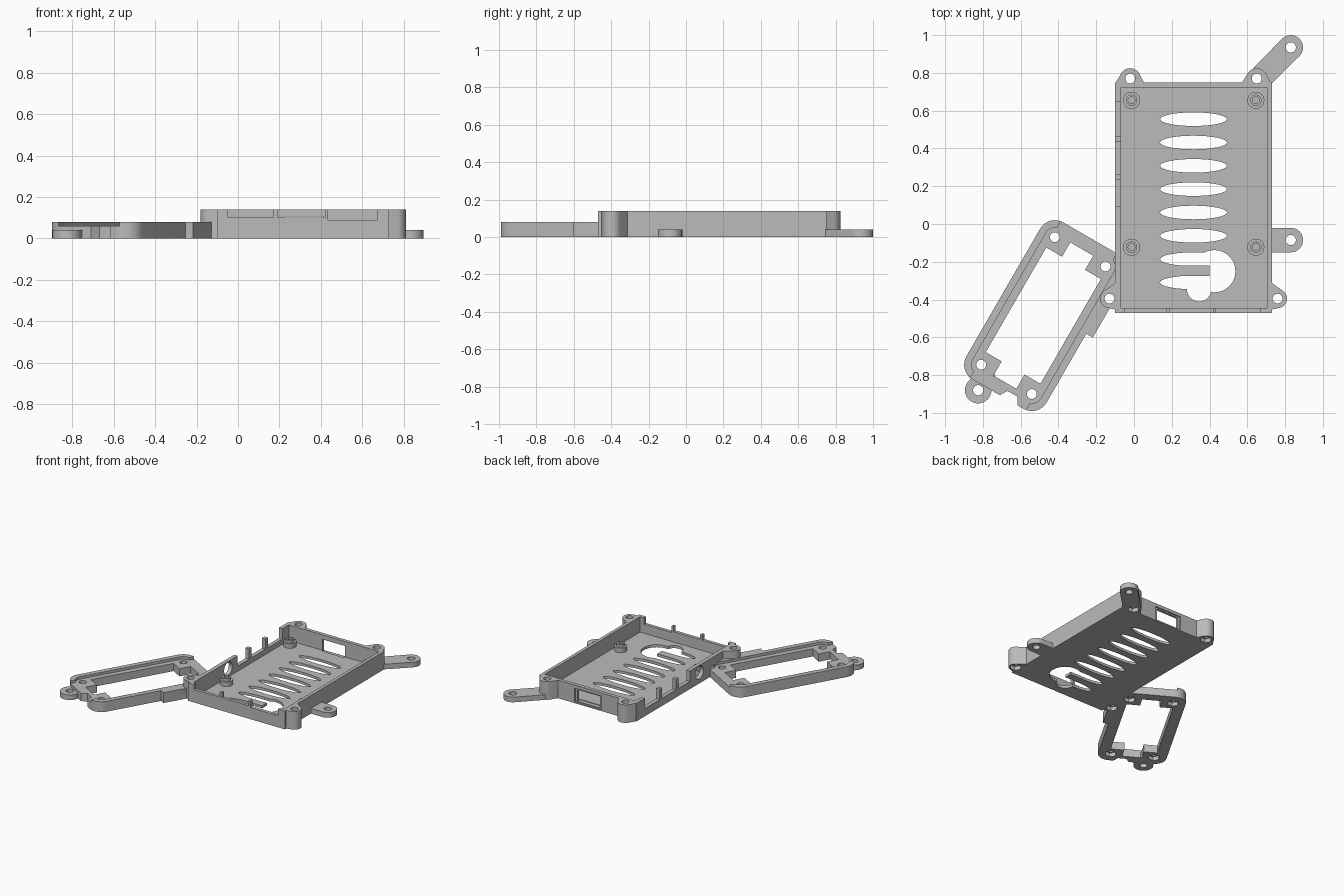
import bpy, bmesh, math
from mathutils import Vector, Matrix
from mathutils.geometry import convex_hull_2d

if "Cube" in bpy.data.objects:
    bpy.data.objects.remove(bpy.data.objects["Cube"], do_unlink=True)

gray = bpy.data.materials.new("plain_gray")
gray.use_nodes = True
gray.diffuse_color = (0.5, 0.5, 0.5, 1)
gray.node_tree.nodes["Principled BSDF"].inputs["Base Color"].default_value = (0.5, 0.5, 0.5, 1)

H, RIM, LEDGE, TAB = 0.14, 0.08, 0.06, 0.04   # wall, frame rim, frame and tab heights


def disc(x, y, r, ry=None, n=32):
    ry = ry or r
    return [(x + r * math.cos(math.tau * i / n), y + ry * math.sin(math.tau * i / n)) for i in range(n)]


def rect(x0, x1, y0, y1):
    return [(x0, y0), (x1, y0), (x1, y1), (x0, y1)]


def prism(name, pts, z0, z1):
    """Upright prism over the convex hull of the points."""
    ring = [pts[i] for i in convex_hull_2d([Vector(p) for p in pts])]
    bm = bmesh.new()
    face = bm.faces.new([bm.verts.new((x, y, z0)) for x, y in ring])
    top = bmesh.ops.extrude_face_region(bm, geom=[face])["geom"]
    bmesh.ops.translate(bm, vec=(0, 0, z1 - z0), verts=[v for v in top if isinstance(v, bmesh.types.BMVert)])
    bmesh.ops.recalc_face_normals(bm, faces=bm.faces[:])
    me = bpy.data.meshes.new(name)
    bm.to_mesh(me)
    bm.free()
    me.materials.append(gray)
    ob = bpy.data.objects.new(name, me)
    bpy.context.collection.objects.link(ob)
    return ob


def combine(ob, tool, op):
    mod = ob.modifiers.new("join", "BOOLEAN")
    mod.operation, mod.solver, mod.object = op, "EXACT", tool
    bpy.context.view_layer.update()
    with bpy.context.temp_override(object=ob, active_object=ob, selected_objects=[ob]):
        bpy.ops.object.modifier_apply(modifier=mod.name)
    bpy.data.objects.remove(tool, do_unlink=True)


def add(ob, pts, z0, z1):
    combine(ob, prism("piece", pts, z0, z1), "UNION")


def cut(ob, pts, z0=-0.1, z1=0.3):
    combine(ob, prism("cutter", pts, z0, z1), "DIFFERENCE")


# Case shell with its corner ears
X0, X1, Y0, Y1 = -0.10, 0.73, -0.47, 0.75
EARS = [(-0.02, 0.77), (0.65, 0.77), (-0.13, -0.395), (0.76, -0.395)]
case = prism("case", rect(X0, X1, Y0, Y1), 0, H)
for x, y in EARS[:2]:
    add(case, disc(x, y, 0.055) + rect(x - 0.08, x + 0.075, Y1 - 0.02, Y1 - 0.005), 0, H)
for x, y in EARS[2:]:
    wall = X0 + 0.01 if x < 0 else X1 - 0.01
    add(case, disc(x, y, 0.05) + [(wall, y - 0.06), (wall, y + 0.09)], 0, H)
cut(case, rect(-0.07, 0.705, -0.445, 0.722), 0.02, 0.3)

# Vent slots and the keyhole with its tongue
for i in range(8):
    cut(case, disc(0.315, 0.555 - 0.1235 * i, 0.177, 0.036))
cut(case, disc(0.425, -0.25, 0.112))
cut(case, disc(0.345, -0.345, 0.065))
add(case, rect(0.2, 0.4, -0.276, -0.219), 0, 0.02)

# Port notches in the front and left walls
for a, b, z in [(-0.05, 0.17, 0.1), (0.19, 0.42, 0.1), (0.435, 0.67, 0.09)]:
    cut(case, rect(a, b, -0.6, -0.43), z)
for a, b in [(0.465, 0.645), (0.265, 0.435), (0.095, 0.235)]:
    cut(case, rect(-0.15, -0.06, a, b), 0.06)

# Round socket in the left wall
socket = prism("cutter", disc(0, 0, 0.05), -0.04, 0.04)
socket.matrix_world = Matrix.Translation((-0.09, -0.02, 0.085)) @ Matrix.Rotation(math.pi / 2, 4, "Y")
combine(case, socket, "DIFFERENCE")

# Card window in the back wall, with a shallow outer recess
cut(case, rect(0.22, 0.41, 0.71, 0.8), 0.015, 0.105)
cut(case, rect(0.20, 0.43, 0.74, 0.8), 0.01, 0.115)

# Board standoffs
for x in (-0.013, 0.645):
    for y in (-0.123, 0.655):
        post = prism("standoff", disc(x, y, 0.045), 0.015, 0.055)
        add(post, disc(x, y, 0.03), 0.05, 0.075)
        cut(post, disc(x, y, 0.018), 0.03, 0.2)

# Mounting tabs
side_tab = prism("side_tab", disc(0.83, -0.085, 0.065) + rect(0.72, 0.74, -0.15, -0.02), 0, TAB)
cut(side_tab, disc(0.83, -0.085, 0.027))
corner_arm = prism("corner_arm", disc(0.83, 0.935, 0.065) + disc(0.685, 0.79, 0.063), 0, TAB)
cut(corner_arm, disc(0.83, 0.935, 0.027))


# Angled side frame, drawn in its own long (u) and short (v) directions
def turn(pts):
    c, s = 0.5, math.sqrt(0.75)
    return [(-0.48 + c * u + s * v, -0.485 + s * u - c * v) for u, v in pts]


def round_rect(hu, hv, r):
    return [p for u in (-1, 1) for v in (-1, 1) for p in disc(u * (hu - r), v * (hv - r), r)]


frame = prism("side_frame", turn(round_rect(0.48, 0.245, 0.09)), 0, RIM)
cut(frame, turn(round_rect(0.445, 0.207, 0.06)), LEDGE)
cut(frame, turn(rect(-0.6, 0.6, -0.17, 0.17)), LEDGE)
add(frame, turn(rect(0.03, 0.34, 0.22, 0.285)), 0, RIM)
cut(frame, turn(rect(-0.407, 0.407, -0.07, 0.07)))
cut(frame, turn(rect(-0.32, 0.32, -0.167, 0.167)))
cut(frame, turn([(-0.5, 0.0), (-0.5, 0.13), (-0.44, 0.095), (-0.44, 0.035)]))
cut(frame, rect(-0.09, 0.3, -0.8, 0.2))

frame_tab = prism("frame_tab", disc(-0.825, -0.88, 0.07) + disc(-0.79, -0.815, 0.055), 0, TAB)
cut(frame_tab, disc(-0.825, -0.88, 0.027))

# Screw holes, with hexagonal nut pockets underneath
FRAME_HOLES = turn([(u, v) for u in (-0.39, 0.39) for v in (-0.155, 0.155)])
for holes, parts in [(EARS[1:2], (case, corner_arm)), (EARS[0:1] + EARS[3:], (case,)),
                     (EARS[2:3], (case, frame)), (FRAME_HOLES, (frame, frame_tab))]:
    for x, y in holes:
        for part in parts:
            cut(part, disc(x, y, 0.026))
            cut(part, disc(x, y, 0.042, n=6), -0.1, 0.03)

# Smooth the round walls, keep the corners crisp
bpy.ops.object.select_all(action="DESELECT")
for ob in bpy.context.collection.objects:
    if ob.type == "MESH":
        ob.select_set(True)
        bpy.context.view_layer.objects.active = ob
bpy.ops.object.shade_smooth_by_angle(angle=math.radians(30))
